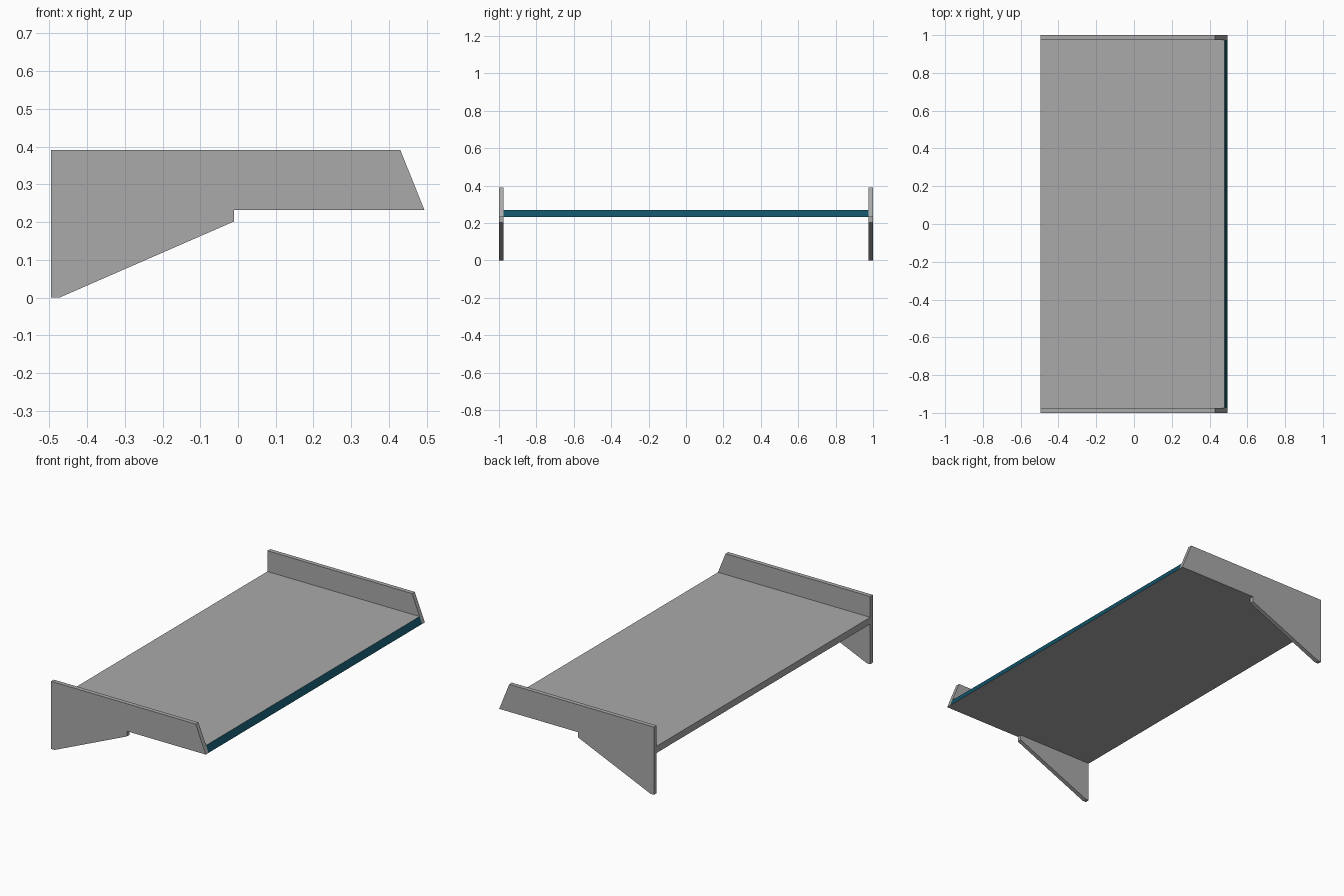
import bpy, bmesh

if "Cube" in bpy.data.objects:
    bpy.data.objects.remove(bpy.data.objects["Cube"])


def material(name, rgb):
    m = bpy.data.materials.new(name)
    m.diffuse_color = (*rgb, 1.0)
    m.use_nodes = True
    m.node_tree.nodes["Principled BSDF"].inputs["Base Color"].default_value = m.diffuse_color
    return m


GREY = material("shelf grey", (0.40, 0.40, 0.40))
BLUE = material("deep teal", (0.006, 0.084, 0.133))


def extrude_profile(name, profile, y0, y1, mats, front_index=0):
    """Extrude an x-z profile along y; sloped front face may take its own colour."""
    bm = bmesh.new()
    face = bm.faces.new([bm.verts.new((x, y0, z)) for x, z in profile])
    out = bmesh.ops.extrude_face_region(bm, geom=[face])
    verts = [g for g in out["geom"] if isinstance(g, bmesh.types.BMVert)]
    bmesh.ops.translate(bm, verts=verts, vec=(0, y1 - y0, 0))
    bmesh.ops.recalc_face_normals(bm, faces=bm.faces)
    for f in bm.faces:
        if f.normal.x > 0.8:
            f.material_index = front_index
    me = bpy.data.meshes.new(name)
    bm.to_mesh(me)
    bm.free()
    for m in mats:
        me.materials.append(m)
    ob = bpy.data.objects.new(name, me)
    bpy.context.collection.objects.link(ob)
    return ob


# Side brackets: tapered foot at the wall, raised lip, sloped front end
bracket = [(-0.495, 0), (-0.473, 0), (-0.01, 0.202), (-0.01, 0.232),
           (0.494, 0.232), (0.43, 0.391), (-0.495, 0.391)]
extrude_profile("left_bracket", bracket, -1.0, -0.975, [GREY])
extrude_profile("right_bracket", bracket, 0.975, 1.0, [GREY])

# Shelf board with a coloured sloped front edge
board = [(-0.495, 0.232), (0.494, 0.232), (0.478, 0.271), (-0.495, 0.271)]
extrude_profile("shelf_board", board, -0.975, 0.975, [GREY, BLUE], 1)
